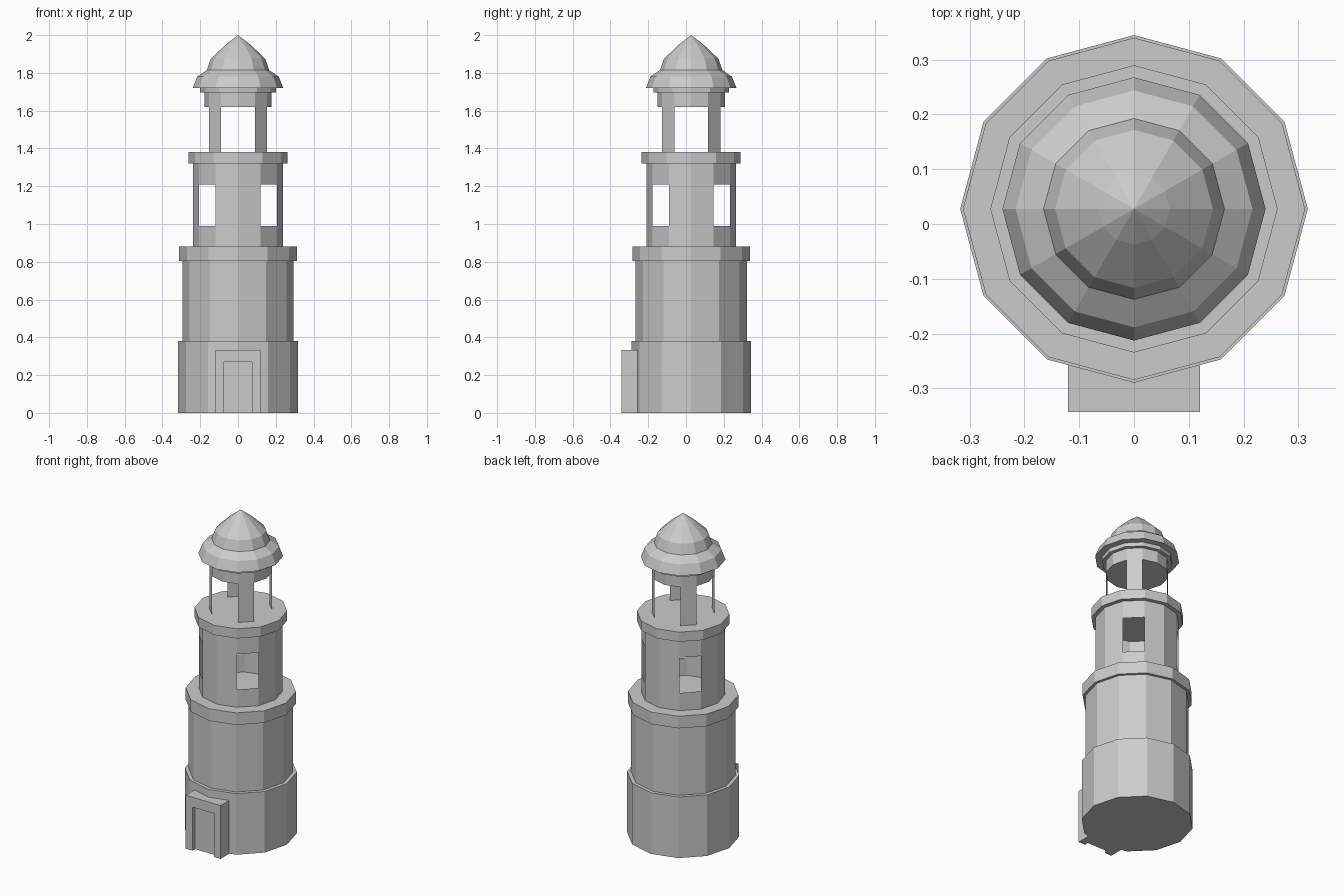
import bpy, bmesh, math

if "Cube" in bpy.data.objects:
    bpy.data.objects.remove(bpy.data.objects["Cube"])

SIDES = 12
CENTRE_Y = 0.0275   # tower axis, shifted back to make room for the porch

stone = bpy.data.materials.new("grey_stone")
stone.diffuse_color = (0.6, 0.6, 0.6, 1)
stone.use_nodes = True
stone.node_tree.nodes["Principled BSDF"].inputs["Base Color"].default_value = stone.diffuse_color


def finish(name, bm, recalc=False):
    bmesh.ops.remove_doubles(bm, verts=bm.verts[:], dist=1e-5)
    if recalc:
        bmesh.ops.recalc_face_normals(bm, faces=bm.faces[:])
    mesh = bpy.data.meshes.new(name)
    bm.to_mesh(mesh)
    bm.free()
    mesh.materials.append(stone)
    obj = bpy.data.objects.new(name, mesh)
    bpy.context.collection.objects.link(obj)
    return obj


def lathe(name, profile, keep=lambda side, band: True):
    """Spin an (r, z) profile, listed bottom to top, into a twelve-sided part."""
    bm = bmesh.new()

    def ring(r, z):
        if r == 0:
            return [bm.verts.new((0, CENTRE_Y, z))] * SIDES
        return [bm.verts.new((r * math.cos(math.tau * i / SIDES),
                              CENTRE_Y + r * math.sin(math.tau * i / SIDES), z))
                for i in range(SIDES)]

    rings = [ring(r, z) for r, z in profile]
    for band, (low, high) in enumerate(zip(rings, rings[1:])):
        for i in range(SIDES):
            k = (i + 1) % SIDES
            if keep(i, band):
                corners = (low[i], low[k], high[k], high[i])
                bm.faces.new(list(dict.fromkeys(corners)))
    return finish(name, bm)


def diagonal(side):
    return side % 3 == 1


# Tower body: plinth, main shaft and lower gallery
lathe("plinth", [(0, 0), (0.317, 0), (0.317, 0.38), (0.295, 0.38)])
lathe("main_shaft", [(0.295, 0.38), (0.295, 0.805)])
lathe("lower_gallery", [(0.295, 0.805), (0.312, 0.805), (0.312, 0.88), (0, 0.88)])

# Hollow upper storey with a window filling each diagonal side
lathe("upper_storey", [(0.237, 0.88), (0.237, 0.99), (0.237, 1.21), (0.237, 1.32)],
      lambda side, band: not (band == 1 and diagonal(side)))
lathe("upper_gallery", [(0, 1.32), (0.262, 1.32), (0.262, 1.38), (0, 1.38)])

# Open lantern: four flat posts below a stepped collar
lathe("lantern_posts", [(0.178, 1.38), (0.178, 1.62)],
      lambda side, band: diagonal(side))
lathe("lantern_collar", [(0, 1.62), (0.178, 1.62), (0.178, 1.695),
                         (0.2, 1.695), (0.2, 1.72)])

# Bell-shaped roof
lathe("roof", [(0.2, 1.72), (0.24, 1.72), (0.216, 1.78), (0.165, 1.815),
               (0.144, 1.875), (0.065, 1.95), (0, 2.0)])

# Porch: an arch-shaped block around the doorway
FRONT, BACK, RECESS = -0.3425, -0.258, -0.318
outline = [(-0.12, 0), (-0.12, 0.332), (0.12, 0.332), (0.12, 0),
           (0.073, 0), (0.073, 0.27), (-0.073, 0.27), (-0.073, 0)]
bm = bmesh.new()
face = bm.faces.new([bm.verts.new((x, FRONT, z)) for x, z in outline])
out = bmesh.ops.extrude_face_region(bm, geom=[face])
for v in out["geom"]:
    if isinstance(v, bmesh.types.BMVert):
        v.co.y = BACK
finish("porch", bm, recalc=True)

# Door panel set back in the porch
bm = bmesh.new()
bmesh.ops.create_cube(bm, size=1)
for v in bm.verts:
    v.co = (v.co.x * 0.146, RECESS if v.co.y < 0 else BACK, (v.co.z + 0.5) * 0.27)
finish("door", bm)
